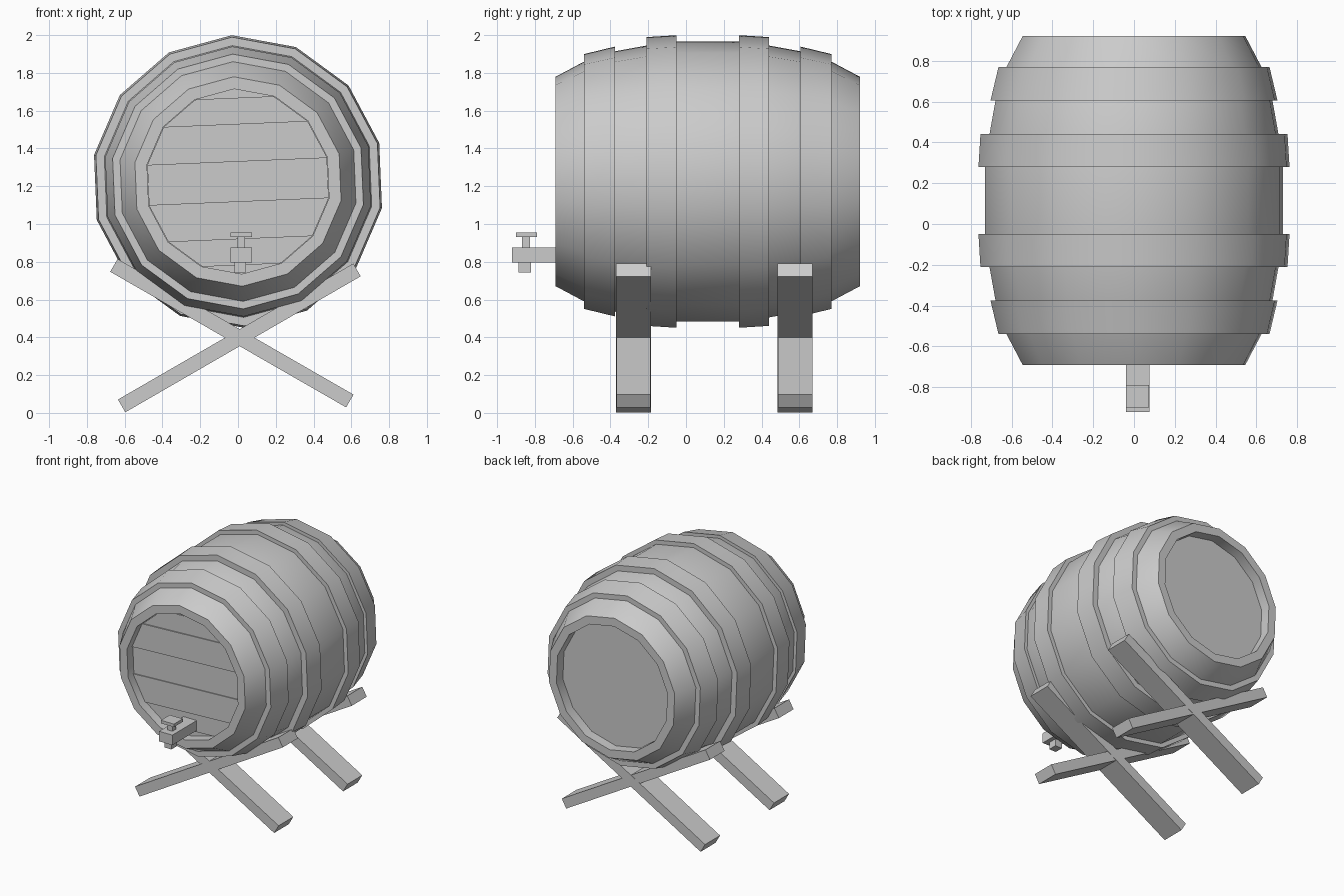
import bpy, bmesh, math
from mathutils import Matrix, Vector

if "Cube" in bpy.data.objects:
    bpy.data.objects.remove(bpy.data.objects["Cube"])

SIDES = 14
CZ = 1.225                      # height of the barrel axis
MID = 0.115                     # y of the barrel's middle
PHASE = math.radians(92.4)      # slight roll of the barrel


def make_object(name, bm, smooth=False):
    bmesh.ops.recalc_face_normals(bm, faces=bm.faces)
    me = bpy.data.meshes.new(name)
    bm.to_mesh(me)
    bm.free()
    ob = bpy.data.objects.new(name, me)
    bpy.context.collection.objects.link(ob)
    if smooth:
        bpy.ops.object.select_all(action='DESELECT')
        ob.select_set(True)
        bpy.context.view_layer.objects.active = ob
        bpy.ops.object.shade_smooth_by_angle(angle=math.radians(28))
    return ob


def ring(bm, y, r):
    return [bm.verts.new((r * math.cos(PHASE + 2 * math.pi * i / SIDES), y,
                          CZ + r * math.sin(PHASE + 2 * math.pi * i / SIDES)))
            for i in range(SIDES)]


def lathe(name, profile, closed=False):
    """Sweep (y, radius) points round the barrel axis; cap the ends if open."""
    bm = bmesh.new()
    rings = [ring(bm, y, r) for y, r in profile]
    pairs = list(zip(rings, rings[1:]))
    if closed:
        pairs.append((rings[-1], rings[0]))
    else:
        bm.faces.new(rings[0])
        bm.faces.new(rings[-1])
    for a, b in pairs:
        for i in range(SIDES):
            j = (i + 1) % SIDES
            bm.faces.new((a[i], a[j], b[j], b[i]))
    return make_object(name, bm, smooth=True)


def box(name, lo, hi):
    lo, hi = Vector(lo), Vector(hi)
    bm = bmesh.new()
    bmesh.ops.create_cube(bm, size=1, matrix=Matrix.Translation((lo + hi) / 2)
                          @ Matrix.Diagonal((*(hi - lo), 1)))
    return make_object(name, bm)


# Barrel body: bulged staves with recessed heads at both ends
half = [(-0.61, 0.49), (-0.69, 0.49), (-0.69, 0.555), (-0.54, 0.635),
        (-0.375, 0.69), (-0.21, 0.72), (-0.05, 0.742)]
lathe("barrel_body", half + [(2 * MID - y, r) for y, r in reversed(half)])

# Hoops, mirrored about the middle of the barrel
hoops = {"outer": [(-0.54, 0.675), (-0.375, 0.715), (-0.375, 0.67), (-0.54, 0.615)],
         "inner": [(-0.21, 0.765), (-0.05, 0.775), (-0.05, 0.72), (-0.21, 0.70)]}
for key, prof in hoops.items():
    lathe(f"front_{key}_hoop", prof, closed=True)
    lathe(f"back_{key}_hoop", [(2 * MID - y, r) for y, r in prof], closed=True)

# Front head planks: slices of the head disc, stepped slightly in depth
tilt = math.radians(2.4)
up = Vector((-math.sin(tilt), 0, math.cos(tilt)))
centre = Vector((0, 0, CZ))
cuts = [-0.443, -0.305, -0.105, 0.105, 0.305, 0.443]
for n, (a, b) in enumerate(zip(cuts, cuts[1:])):
    bm = bmesh.new()
    bm.faces.new(ring(bm, -0.62 - 0.008 * (n % 2), 0.488))
    for off, normal in ((a, -up), (b, up)):
        bmesh.ops.bisect_plane(bm, geom=bm.verts[:] + bm.edges[:] + bm.faces[:],
                               plane_co=centre + up * off, plane_no=normal,
                               clear_outer=True)
    ext = bmesh.ops.extrude_face_region(bm, geom=bm.faces[:], use_keep_orig=True)
    for v in ext["geom"]:
        if isinstance(v, bmesh.types.BMVert):
            v.co.y = -0.605
    make_object(f"head_plank_{n + 1}", bm)

# Tap
box("tap_body", (-0.04, -0.922, 0.797), (0.075, -0.61, 0.876))
box("tap_spout", (-0.018, -0.888, 0.742), (0.042, -0.82, 0.80))
box("tap_stem", (-0.003, -0.868, 0.87), (0.038, -0.825, 0.935))
box("tap_handle", (-0.04, -0.90, 0.93), (0.073, -0.79, 0.954))

# Two crossed-beam stands
for where, y in (("front", -0.278), ("back", 0.578)):
    for side, p, q in (("right", (-0.616, 0.037), (0.63, 0.757)),
                       ("left", (0.592, 0.063), (-0.657, 0.781))):
        dx, dz = q[0] - p[0], q[1] - p[1]
        width = 0.186 if side == "right" else 0.182
        bm = bmesh.new()
        bmesh.ops.create_cube(
            bm, size=1,
            matrix=Matrix.Translation(((p[0] + q[0]) / 2, y, (p[1] + q[1]) / 2))
            @ Matrix.Rotation(-math.atan2(dz, dx), 4, 'Y')
            @ Matrix.Diagonal((math.hypot(dx, dz), width, 0.078, 1)))
        make_object(f"{where}_stand_beam_{side}", bm)
